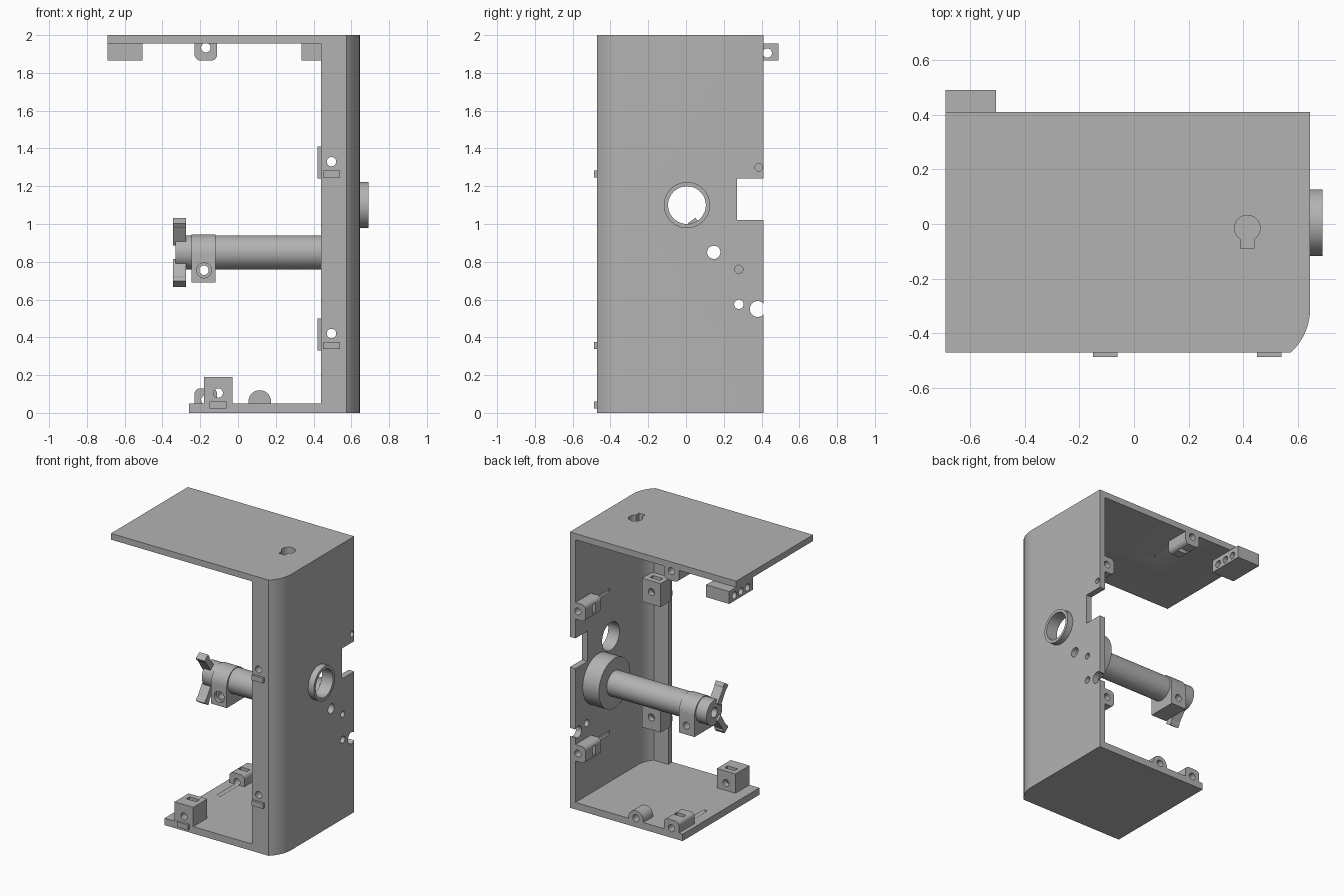
import bpy, bmesh
from math import cos, sin, pi, radians, atan2
from mathutils import Matrix

if "Cube" in bpy.data.objects:
    bpy.data.objects.remove(bpy.data.objects["Cube"])

grey = bpy.data.materials.new("plain_grey")
grey.use_nodes = True
grey.diffuse_color = (0.45, 0.45, 0.45, 1)
grey.node_tree.nodes["Principled BSDF"].inputs["Base Color"].default_value = grey.diffuse_color


def prism(name, pts, axis, a, b):
    """Extrude a 2D outline from a to b along an axis."""
    place = {"x": lambda u, v, w: (w, u, v),
             "y": lambda u, v, w: (u, w, v),
             "z": lambda u, v, w: (u, v, w)}[axis]
    bm = bmesh.new()
    ends = [[bm.verts.new(place(u, v, w)) for u, v in pts] for w in (a, b)]
    for end in ends:
        bm.faces.new(end)
    n = len(pts)
    for i in range(n):
        j = (i + 1) % n
        bm.faces.new((ends[0][i], ends[0][j], ends[1][j], ends[1][i]))
    bmesh.ops.recalc_face_normals(bm, faces=bm.faces)
    mesh = bpy.data.meshes.new(name)
    bm.to_mesh(mesh)
    bm.free()
    mesh.materials.append(grey)
    obj = bpy.data.objects.new(name, mesh)
    bpy.context.scene.collection.objects.link(obj)
    return obj


def arc(u, v, r, start, end, n=10):
    return [(u + r * cos(start + (end - start) * i / n),
             v + r * sin(start + (end - start) * i / n)) for i in range(n + 1)]


def cyl(name, u, v, r, axis, a, b, n=32):
    return prism(name, arc(u, v, r, 0, 2 * pi, n)[:-1], axis, a, b)


def box(name, x0, x1, y0, y1, z0, z1):
    return prism(name, [(x0, y0), (x1, y0), (x1, y1), (x0, y1)], "z", z0, z1)


def cut(cutter, *targets):
    """Subtract the cutter from every target, then discard it."""
    cutter.hide_render = True
    for obj in targets:
        mod = obj.modifiers.new("cut", "BOOLEAN")
        mod.operation, mod.solver, mod.object = "DIFFERENCE", "EXACT", cutter
        bpy.context.view_layer.update()
        graph = bpy.context.evaluated_depsgraph_get()
        mesh = bpy.data.meshes.new_from_object(obj.evaluated_get(graph))
        obj.modifiers.clear()
        obj.data = mesh
    bpy.data.objects.remove(cutter)


# Bracket body: solid block with a rounded front corner, hollowed out
CX, CY, R, T = 0.427, -0.31, 0.218, 0.045
LEFT, RIGHT, FRONT, BACK = -0.69, 0.645, -0.47, 0.41
outer_end = atan2(FRONT - CY, 0.575 - CX)
inner_end = atan2(FRONT + T - CY, 0.556 - CX)
body = prism("bracket_body", [(LEFT, FRONT), (LEFT, BACK), (RIGHT, BACK)]
             + arc(CX, CY, R, 0, outer_end), "z", 0, 2)
cut(prism("hollow", [(RIGHT - T, 1)] + arc(CX, CY, R - T, 0, inner_end)
          + [(0.44, FRONT + T), (0.44, -1), (-1, -1), (-1, 1)], "z", 0.05, 1.955), body)
cut(box("short_base", -1, -0.26, -1, 1, -1, 1), body)

# Notch and holes in the side wall
cut(box("notch", 0.5, 0.8, 0.27, 0.6, 1.02, 1.24), body)
for y, z, r in ((0.28, 0.76, 0.022), (0.28, 0.575, 0.025), (0.38, 0.55, 0.042)):
    cut(cyl("wall_hole", y, z, r, "x", 0.55, 0.8), body)
cut(cyl("blind_hole", 0.385, 1.3, 0.02, "x", 0.62, 0.8), body)

# Collar ring on the outside of the wall
ring = cyl("wall_ring", 0.005, 1.1, 0.122, "x", 0.64, 0.69, 48)
cut(cyl("ring_bore", 0.005, 1.1, 0.1, "x", 0.5, 0.8, 48), body, ring)

# Keyhole and its housing under the top plate
housing = box("keyhole_housing", 0.335, 0.495, -0.11, 0.07, 1.865, 1.955)
cut(cyl("key_round", 0.415, -0.015, 0.047, "z", 1.9, 2.1), body, housing)
cut(box("key_slot", 0.39, 0.44, -0.09, -0.02, 1.9, 2.1), body, housing)

# Spool tube with hub
AY, AZ = 0.147, 0.85
hub = cyl("spool_hub", AY, AZ, 0.18, "x", 0.47, 0.6, 48)
tube = cyl("spool_tube", AY, AZ, 0.09, "x", -0.33, 0.48, 40)
cut(cyl("bore", AY, AZ, 0.035, "x", -1, 1), body, hub, tube)

# Clamp around the tube
clamp = prism("tube_clamp", [(AY - 0.105, 0.69), (AY + 0.105, 0.69)]
              + arc(AY, AZ - 0.01, 0.105, 0, pi, 20), "x", -0.245, -0.12)
cut(cyl("tube_room", AY, AZ, 0.09, "x", -1, 0.2, 40), clamp)
cut(cyl("clamp_hole", -0.18, 0.755, 0.025, "y", -0.2, 0.6), clamp, tube)
cut(cyl("clamp_recess", -0.18, 0.755, 0.04, "y", -0.2, 0.065), clamp)

# Two flared wings at the end of the tube
for side, name in ((1, "upper_wing"), (-1, "lower_wing")):
    wing = prism(name, [(0.06, -0.024), (0.17, -0.02), (0.18, -0.026), (0.205, -0.026),
                        (0.205, 0.026), (0.18, 0.026), (0.17, 0.02), (0.06, 0.024)],
                 "x", -0.345, -0.275)
    wing.data.transform(Matrix.Translation((0, AY, AZ))
                        @ Matrix.Rotation(side * radians(125), 4, "X"))

# Front screw blocks with nut slots and small front ledges
for name, x0, x1, y0, z0, z1, hx, hz in (
        ("upper_front_block", 0.42, 0.57, FRONT + T, 1.24, 1.41, 0.495, 1.33),
        ("lower_front_block", 0.42, 0.57, FRONT + T, 0.33, 0.5, 0.495, 0.42),
        ("base_front_block", -0.18, -0.03, FRONT, 0.05, 0.19, -0.105, 0.105)):
    block = box(name, x0, x1, y0, -0.31, z0, z1)
    cut(cyl("screw_hole", hx, hz, 0.025, "y", -0.6, -0.2), block, body)
    cut(box("nut_slot", hx - 0.04, hx + 0.04, -0.385, -0.35, hz - 0.04, z1 + 0.1), block)
    ledge = hz - 0.0825
    box(name + "_ledge", hx - 0.045, hx + 0.045, -0.487, FRONT, ledge, ledge + 0.037)

# Rear screw lugs on the base, top and wall, each with a driver channel
outline = [(-0.06, 0)] + arc(-0.03, 0.05, 0.03, pi, pi / 2, 6) \
    + arc(0.03, 0.05, 0.03, pi / 2, 0, 6) + [(0.06, 0)]
lugs = {"base_rear_lug": lambda u, h: (-0.17 + u, 0.05 + h),
        "top_rear_lug": lambda u, h: (-0.17 + u, 1.955 - h * 1.12),
        "upper_wall_lug": lambda u, h: (0.6 - h, 1.44 + u),
        "lower_wall_lug": lambda u, h: (0.6 - h, 0.41 + u)}
for name, place in lugs.items():
    lug = prism(name, [place(u, h) for u, h in outline], "y", 0.23, BACK)
    cut(cyl("channel", *place(0, 0.019), 0.025, "y", 0.02, 0.6), lug, body)
    slot = [place(u, h) for u, h in ((-0.035, 0.03), (0.035, 0.03), (0.035, 0.2), (-0.035, 0.2))]
    cut(prism("nut_slot", slot, "y", 0.295, 0.33), lug)

# Round boss at the rear of the base
boss = prism("base_rear_boss", [(0.175, 0.04)] + arc(0.115, 0.06, 0.06, 0, pi, 20)
             + [(0.055, 0.04)], "y", 0.3, BACK)
cut(cyl("boss_hole", 0.115, 0.065, 0.025, "y", 0.33, 0.6), boss, body)

# Three-hole guide block beneath the top plate
guide = box("top_guide_block", LEFT, -0.505, 0.22, 0.49, 1.865, 1.955)
for y in (0.43, 0.355, 0.28):
    cut(cyl("guide_hole", y, 1.905, 0.025, "x", -1, 0), guide)

# Smooth the round surfaces, keep the edges sharp
bpy.ops.object.select_all(action="DESELECT")
for obj in bpy.context.scene.objects:
    if obj.type == "MESH":
        obj.select_set(True)
bpy.context.view_layer.objects.active = body
bpy.ops.object.shade_smooth_by_angle(angle=radians(30))
